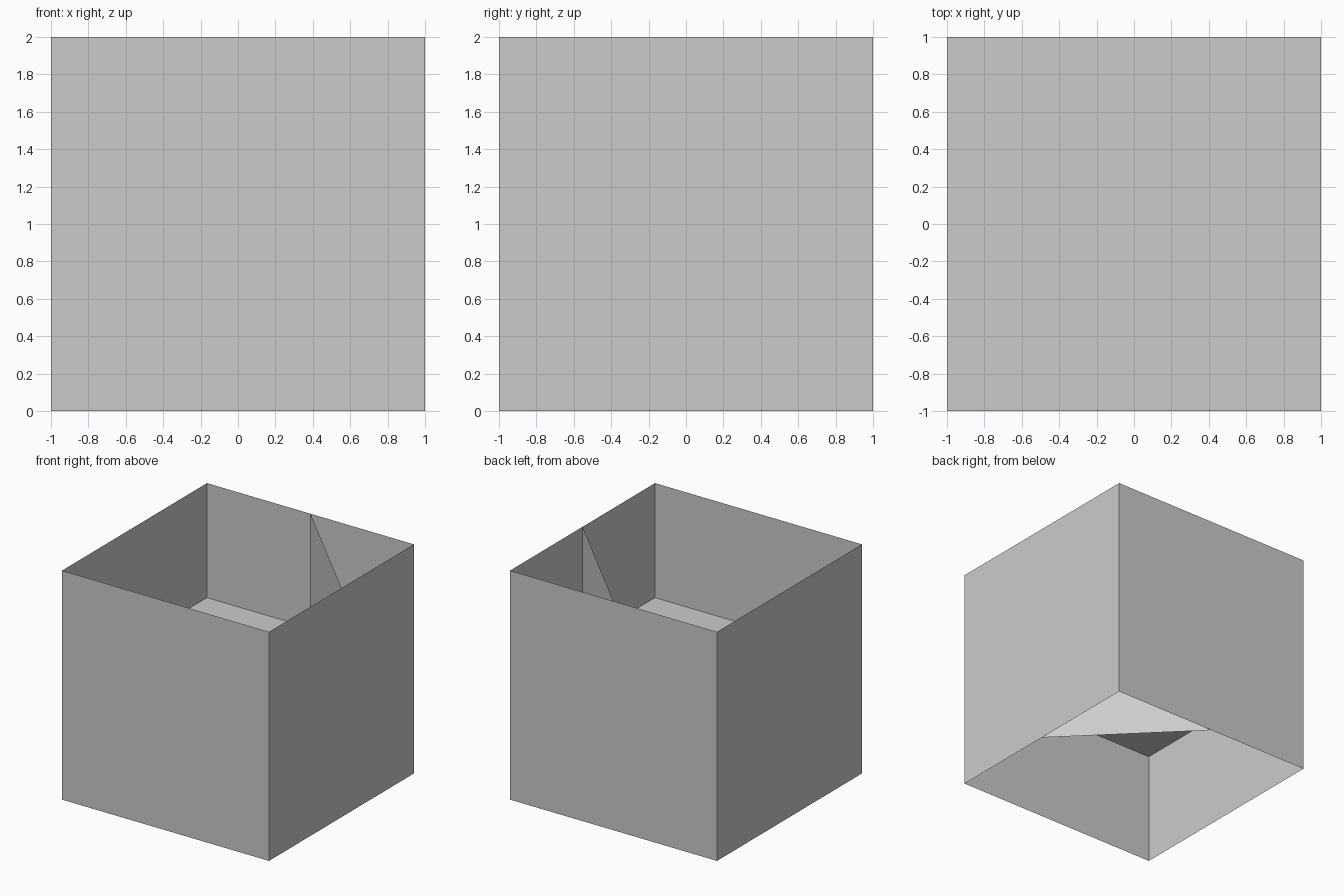
import bpy

if "Cube" in bpy.data.objects:
    bpy.data.objects.remove(bpy.data.objects["Cube"])


def panel(name, corners):
    """One flat zero-thickness sheet from its four corners."""
    mesh = bpy.data.meshes.new(name)
    mesh.from_pydata(corners, [], [(0, 1, 2, 3)])
    mesh.update()
    obj = bpy.data.objects.new(name, mesh)
    bpy.context.collection.objects.link(obj)
    return obj


def wall(name, a, b, height=2):
    """Upright sheet over the ground line from a to b."""
    return panel(name, [(*a, 0), (*b, 0), (*b, height), (*a, height)])


# Four outer walls, open at top and bottom
ring = [(-1, -1), (1, -1), (1, 1), (-1, 1)]
for i, side in enumerate(("front", "right", "back", "left")):
    wall(side + "_wall", ring[i], ring[(i + 1) % 4])

# Diagonal partition across the back right corner
wall("corner_partition", (0, 1), (1, 0))

# Shelf floor at half height
panel("middle_floor", [(x, y, 1) for x, y in ring])
